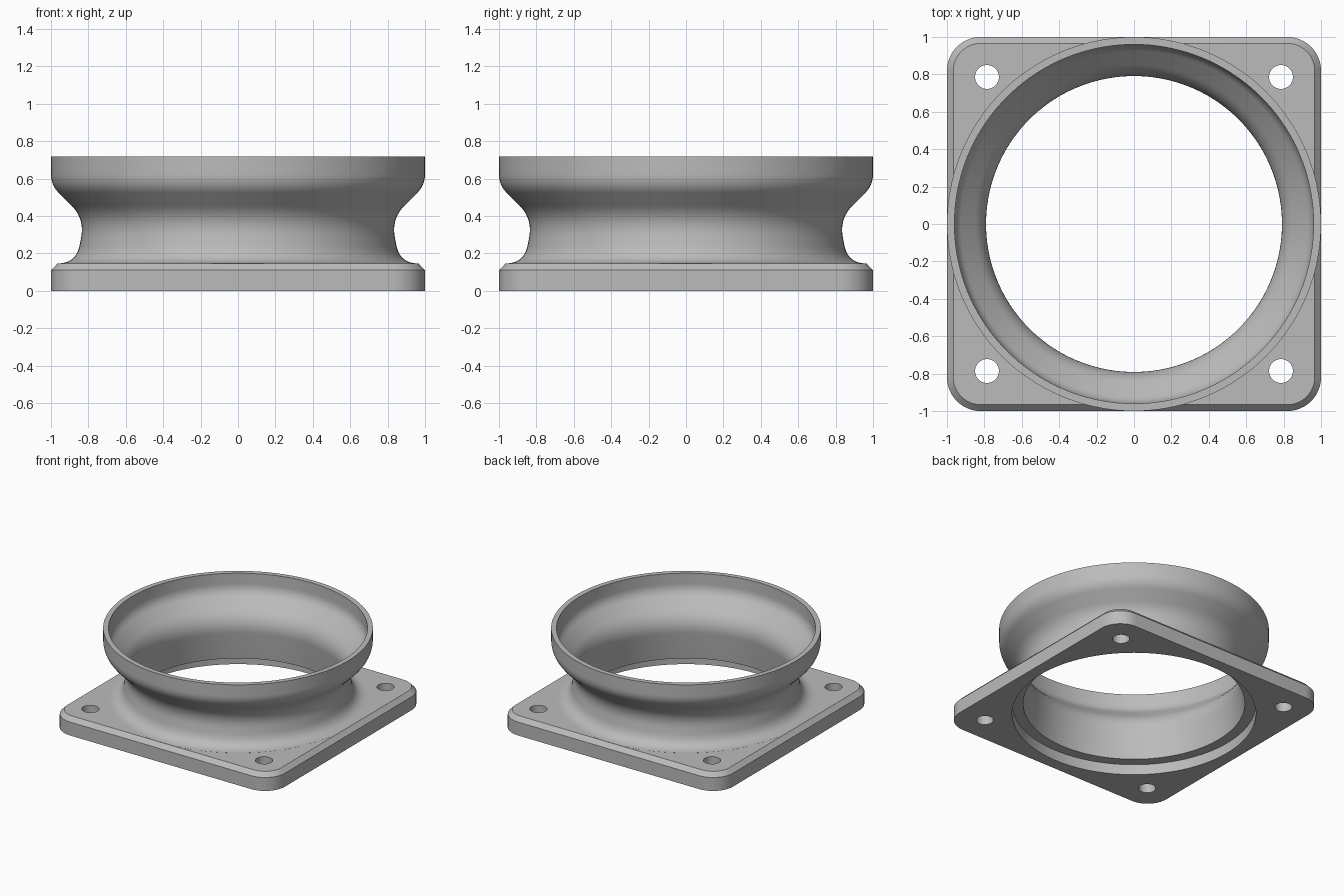
import bpy, bmesh, math
from mathutils import Vector

cube = bpy.data.objects.get("Cube")
if cube:
    bpy.data.objects.remove(cube, do_unlink=True)

grey = bpy.data.materials.new("plain grey")
grey.use_nodes = True
colour = (0.5, 0.5, 0.5, 1)
grey.diffuse_color = colour
grey.node_tree.nodes["Principled BSDF"].inputs["Base Color"].default_value = colour


def make_object(name, bm):
    bmesh.ops.recalc_face_normals(bm, faces=bm.faces)
    mesh = bpy.data.meshes.new(name)
    bm.to_mesh(mesh)
    bm.free()
    mesh.materials.append(grey)
    obj = bpy.data.objects.new(name, mesh)
    bpy.context.collection.objects.link(obj)
    return obj


def bridge(bm, a, b):
    for i in range(len(a)):
        j = (i + 1) % len(a)
        bm.faces.new((a[i], a[j], b[j], b[i]))


def smooth(obj):
    bpy.ops.object.select_all(action="DESELECT")
    obj.select_set(True)
    bpy.context.view_layer.objects.active = obj
    bpy.ops.object.shade_smooth_by_angle(angle=math.radians(30))


# Rounded square outline, used for each level of the plate
def rounded_square(half, radius, z, steps=12):
    pts = []
    for q in range(4):
        mid = math.radians(45 + 90 * q)
        cx = math.copysign(half - radius, math.cos(mid))
        cy = math.copysign(half - radius, math.sin(mid))
        for i in range(steps + 1):
            a = math.pi / 2 * (q + i / steps)
            pts.append((cx + radius * math.cos(a), cy + radius * math.sin(a), z))
    return pts


# Polyline with rounded corners; each point is (radius, height, rounding)
def rounded_profile(points, steps=12):
    out = []
    for i, (r, z, d) in enumerate(points):
        p = Vector((r, z))
        if d == 0:
            out.append(p)
            continue
        a = p + (Vector(points[i - 1][:2]) - p).normalized() * d
        b = p + (Vector(points[i + 1][:2]) - p).normalized() * d
        for k in range(steps + 1):
            t = k / steps
            out.append(a * (1 - t) ** 2 + p * 2 * t * (1 - t) + b * t * t)
    return out


# Square mounting plate with a chamfered top edge
bm = bmesh.new()
levels = [[bm.verts.new(p) for p in rounded_square(*lv)]
          for lv in ((1, 0.18, 0), (1, 0.18, 0.11), (0.966, 0.146, 0.145))]
for low, high in zip(levels, levels[1:]):
    bridge(bm, low, high)
bm.faces.new(levels[0])
bm.faces.new(levels[-1])
plate = make_object("mounting_plate", bm)


# Central bore and four bolt holes
def cut_hole(name, x, y, radius, sides):
    bm = bmesh.new()
    bmesh.ops.create_cone(bm, cap_ends=True, segments=sides,
                          radius1=radius, radius2=radius, depth=1)
    bmesh.ops.translate(bm, verts=bm.verts, vec=(x, y, 0))
    cutter = make_object(name, bm)
    cutter.hide_render = True
    mod = plate.modifiers.new(name, "BOOLEAN")
    mod.operation = "DIFFERENCE"
    mod.solver = "EXACT"
    mod.object = cutter
    bpy.context.view_layer.objects.active = plate
    bpy.ops.object.modifier_apply(modifier=name)
    bpy.data.objects.remove(cutter, do_unlink=True)


cut_hole("bore_cutter", 0, 0, 0.904, 144)
for sx in (-1, 1):
    for sy in (-1, 1):
        cut_hole("bolt_cutter", 0.786 * sx, 0.786 * sy, 0.064, 40)
smooth(plate)

# Flared collar: outer wall, hidden seat in the plate, ledge, inner wall
profile = rounded_profile([
    (1, 0.718, 0), (1, 0.565, 0.06), (0.82, 0.385, 0.1),
    (0.865, 0.146, 0.1), (0.968, 0.146, 0), (0.95, 0.13, 0), (0.91, 0.085, 0),
    (0.822, 0.085, 0), (0.78, 0.402, 0.1), (0.96, 0.582, 0.05), (0.96, 0.718, 0),
])
bm = bmesh.new()
sides = 144
rings = [[bm.verts.new((p.x * math.cos(2 * math.pi * i / sides),
                        p.x * math.sin(2 * math.pi * i / sides), p.y))
          for i in range(sides)] for p in profile]
for k in range(len(rings)):
    bridge(bm, rings[k - 1], rings[k])
smooth(make_object("flared_collar", bm))
